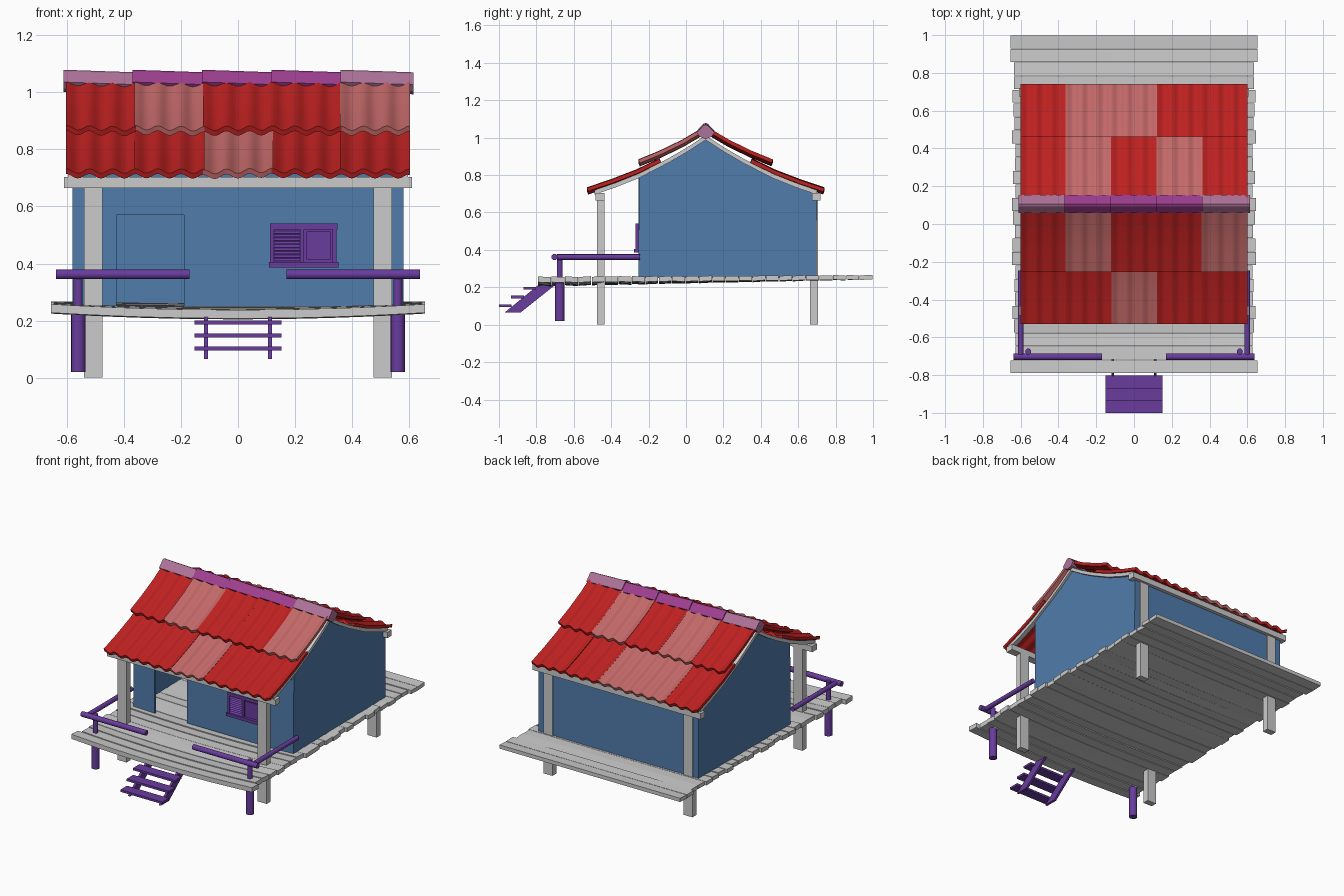
import bpy, bmesh, math, random
from mathutils import Vector

if "Cube" in bpy.data.objects:
    bpy.data.objects.remove(bpy.data.objects["Cube"])

random.seed(4)
RIDGE_Y = 0.105


def material(name, r, g, b):
    m = bpy.data.materials.new(name)
    m.diffuse_color = (r, g, b, 1)
    m.use_nodes = True
    m.node_tree.nodes["Principled BSDF"].inputs["Base Color"].default_value = m.diffuse_color
    return m


BLUE = material("blue_paint", 0.08, 0.20, 0.41)
PURPLE = material("purple_wood", 0.14, 0.045, 0.34)
RED = material("red_tile", 0.52, 0.015, 0.015)
PALE = material("pale_tile", 0.55, 0.14, 0.14)
MAGENTA = material("magenta_cap", 0.34, 0.05, 0.28)
PINK = material("pale_cap", 0.42, 0.17, 0.32)


def loft(name, rings, mat=None):
    """Closed solid through equal-length rings of points."""
    bm = bmesh.new()
    vs = [[bm.verts.new(p) for p in ring] for ring in rings]
    n = len(rings[0])
    for a, b in zip(vs, vs[1:]):
        for i in range(n):
            j = (i + 1) % n
            bm.faces.new((a[i], a[j], b[j], b[i]))
    bm.faces.new(vs[0])
    bm.faces.new(vs[-1])
    bmesh.ops.recalc_face_normals(bm, faces=bm.faces)
    me = bpy.data.meshes.new(name)
    bm.to_mesh(me)
    bm.free()
    ob = bpy.data.objects.new(name, me)
    bpy.context.collection.objects.link(ob)
    if mat:
        me.materials.append(mat)
    return ob


def extrude_x(name, profile, x0, x1, mat=None):
    return loft(name, [[(x, y, z) for y, z in profile] for x in (x0, x1)], mat)


def box(name, x0, x1, y0, y1, z0, z1, mat=None):
    return extrude_x(name, [(y0, z0), (y1, z0), (y1, z1), (y0, z1)], x0, x1, mat)


def rod(name, a, b, r, mat, sides=14):
    a, b = Vector(a), Vector(b)
    d = (b - a).normalized()
    u = d.orthogonal().normalized()
    w = d.cross(u)
    ang = [2 * math.pi * i / sides for i in range(sides)]
    return loft(name, [[p + r * (math.cos(t) * u + math.sin(t) * w) for t in ang]
                       for p in (a, b)], mat)


# Deck planks, sagging in the middle towards the front
COUNT = 25
step = 1.79 / COUNT
for k in range(COUNT):
    t = k / (COUNT - 1)
    y0 = -0.79 + k * step
    y1 = y0 + step - 0.003
    half = 0.655 if k in (0, COUNT - 2, COUNT - 1) else random.uniform(0.625, 0.648)
    tilt = random.uniform(-0.003, 0.003)
    rings = []
    for i in range(13):
        x = half * (i / 6 - 1)
        z = 0.256 + 0.009 * t - 0.02 * (1 - t) * (1 - (x / half) ** 2)
        h = 0.030 - 0.006 * t
        rings.append([(x, y0, z - h - tilt), (x, y1, z - h + tilt),
                      (x, y1, z + tilt), (x, y0, z - tilt)])
    loft("deck_plank", rings)

# Structural posts and eave beams
for s in (-1, 1):
    xa, xb = sorted((s * 0.475, s * 0.54))
    box("front_post", xa, xb, -0.475, -0.435, 0, 0.70)
    box("back_post", xa, xb, 0.663, 0.705, 0, 0.70)
box("front_eave_beam", -0.61, 0.61, -0.485, -0.435, 0.665, 0.703)
box("back_eave_beam", -0.61, 0.61, 0.675, 0.72, 0.665, 0.703)

# Curved underside of the roof: distance from ridge, height
CURVE = [(0, 0.99), (0.1, 0.925), (0.2, 0.867), (0.355, 0.787), (0.48, 0.737), (0.595, 0.697)]

# Side walls with gable, front wall with doorway, back wall
WALL_F, WALL_B = -0.255, 0.697
gable = [(WALL_F, 0.25), (WALL_B, 0.25)]
gable += [(RIDGE_Y + d, z) for d, z in reversed(CURVE)]
gable += [(RIDGE_Y - d, z) for d, z in CURVE[1:4]]
for s in (-1, 1):
    extrude_x("side_wall", gable, s * 0.58, s * 0.565, BLUE)
yf = WALL_F + 0.015
box("front_wall_left", -0.565, -0.425, WALL_F, yf, 0.25, 0.785, BLUE)
box("front_wall_right", -0.19, 0.565, WALL_F, yf, 0.25, 0.785, BLUE)
box("front_wall_over_door", -0.425, -0.19, WALL_F, yf, 0.57, 0.785, BLUE)
box("back_wall", -0.565, 0.565, WALL_B - 0.015, WALL_B, 0.25, 0.697, BLUE)

# Window: frame, louvred shutter on the left, panel on the right
wy = WALL_F - 0.014
box("window_sill", 0.108, 0.352, wy - 0.008, WALL_F, 0.386, 0.406, PURPLE)
box("window_head", 0.112, 0.348, wy - 0.002, WALL_F, 0.520, 0.540, PURPLE)
for x in (0.113, 0.218, 0.332):
    box("window_stile", x, x + 0.014, wy, WALL_F, 0.406, 0.520, PURPLE)
box("window_backing", 0.127, 0.332, WALL_F - 0.003, WALL_F, 0.406, 0.520, PURPLE)
box("window_panel", 0.240, 0.325, WALL_F - 0.009, WALL_F, 0.414, 0.512, PURPLE)
for i in range(9):
    z = 0.409 + i * 0.012
    extrude_x("window_slat", [(wy, z), (wy + 0.003, z), (WALL_F, z + 0.009), (WALL_F - 0.004, z + 0.009)],
              0.127, 0.218, PURPLE)

# Gable rafters following the roof curve
for m in (-1, 1):
    prof = [(RIDGE_Y + m * d, z - 0.002) for d, z in CURVE]
    prof += [(RIDGE_Y + m * d, z + 0.022) for d, z in reversed(CURVE)]
    for x in (-0.595, 0.565):
        extrude_x("rafter", prof, x, x + 0.03)


# Wavy roof tiles, two rows on each slope
def tile(m, x0, path, thick, mat):
    rings = []
    dz = random.uniform(-0.003, 0.003)
    for i in range(25):
        f = i / 24
        wave = 0.008 * math.cos(f * 3 * 2 * math.pi) + dz * (2 * f - 1)
        top = [(x0 + f * 0.244, RIDGE_Y + m * (d + thick * 0.4), z + thick + wave) for d, z in path]
        low = [(x0 + f * 0.244, RIDGE_Y + m * d, z + wave) for d, z in reversed(path)]
        rings.append(top + low)
    loft("roof_tile", rings, mat)


UPPER = [(0.015, 1.022), (0.12, 0.960), (0.24, 0.902), (0.352, 0.856)]
LOWER = [(0.24, 0.862), (0.36, 0.803), (0.50, 0.749), (0.628, 0.706)]
PATTERN = {(-1, 0): "RPRRP", (-1, 1): "RRPRR", (1, 0): "RPRPR", (1, 1): "RPPRR"}
for (m, row), cols in PATTERN.items():
    for i, c in enumerate(cols):
        tile(m, -0.602 + i * 0.24, LOWER if row else UPPER, 0.018, RED if c == "R" else PALE)

# Ridge caps, each tipped slightly so it overlaps the next
CAP = [(-0.048, 1.032), (-0.012, 1.070), (0, 1.075), (0.012, 1.070), (0.048, 1.032),
       (0.032, 1.010), (0, 0.998), (-0.032, 1.010)]
for i in range(5):
    x = -0.612 + i * 0.243
    loft("ridge_cap", [[(x + dx, RIDGE_Y + y, z + dz) for y, z in CAP]
                       for dx, dz in ((0, 0.004), (0.255, -0.005))],
         PINK if i in (0, 4) else MAGENTA)

# Veranda railing and its posts
for s in (-1, 1):
    rod("front_rail", (s * 0.17, -0.703, 0.362), (s * 0.638, -0.703, 0.362), 0.017, PURPLE)
    rod("side_rail", (s * 0.6, -0.69, 0.362), (s * 0.6, -0.245, 0.362), 0.015, PURPLE)
    rod("rail_foot", (s * 0.56, -0.675, 0.02), (s * 0.56, -0.675, 0.23), 0.025, PURPLE)
    rod("rail_post", (s * 0.56, -0.675, 0.22), (s * 0.56, -0.675, 0.372), 0.016, PURPLE)

# Front steps
for s in (-1, 1):
    extrude_x("step_stringer", [(-0.97, 0.065), (-0.885, 0.065), (-0.70, 0.212), (-0.79, 0.212)],
              s * 0.105, s * 0.12, PURPLE)
for i in range(3):
    y, z = -1.0 + i * 0.065, 0.095 + i * 0.046
    box("step_tread", -0.152, 0.152, y, y + 0.068, z, z + 0.014, PURPLE)

# Smooth the rounded parts, keep hard edges
bpy.ops.object.select_all(action="DESELECT")
for ob in bpy.context.scene.objects:
    if ob.name.startswith(("roof_tile", "rail", "front_rail", "side_rail", "deck")):
        ob.select_set(True)
        bpy.context.view_layer.objects.active = ob
bpy.ops.object.shade_smooth_by_angle(angle=math.radians(35))
